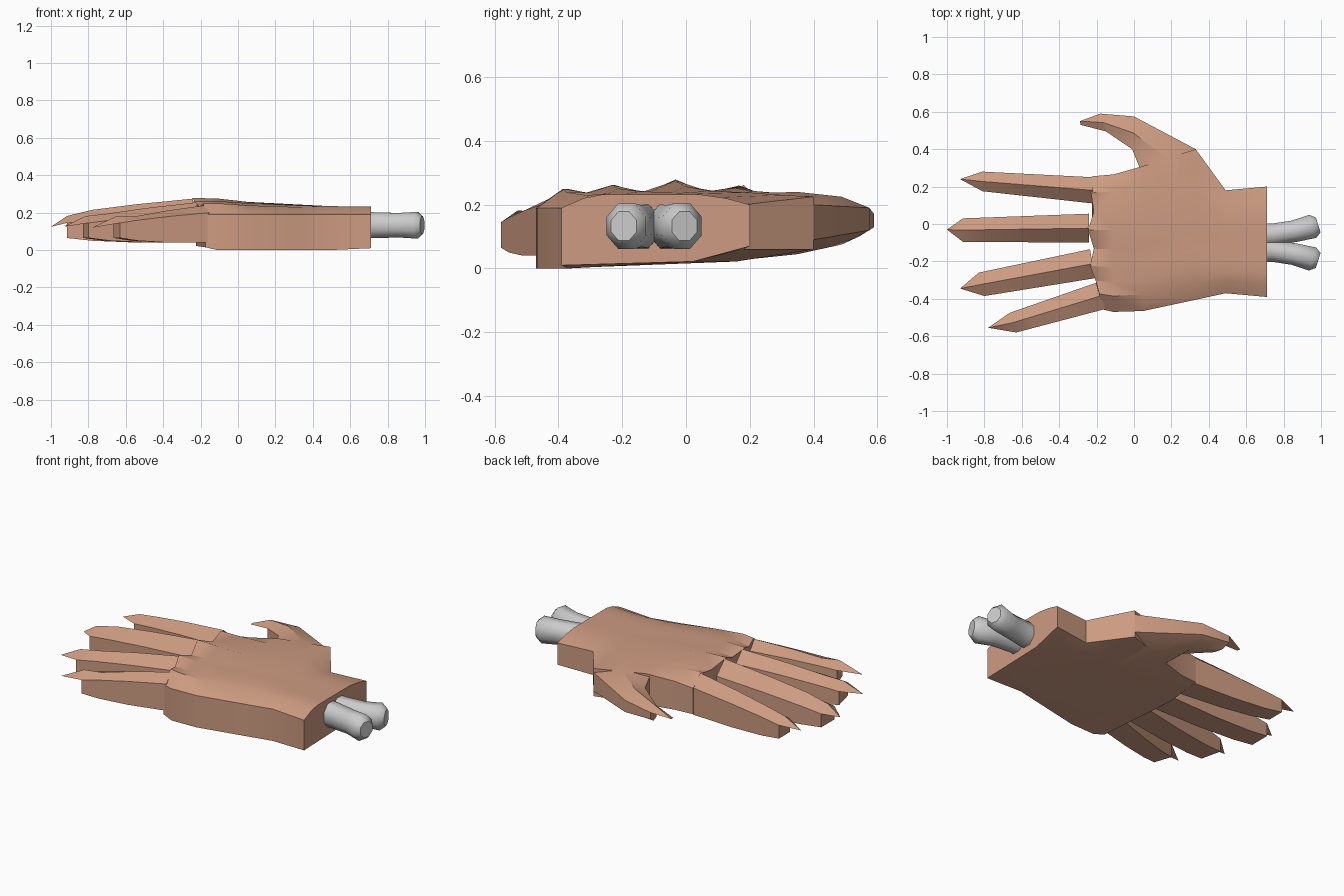
import bpy, bmesh, math
from mathutils import Vector

if "Cube" in bpy.data.objects:
    bpy.data.objects.remove(bpy.data.objects["Cube"])

skin = bpy.data.materials.new("skin")
skin.diffuse_color = (0.61, 0.33, 0.22, 1)
skin.use_nodes = True
skin.node_tree.nodes["Principled BSDF"].inputs["Base Color"].default_value = skin.diffuse_color


def finish(bm, name, mat=None, angle=30):
    bmesh.ops.recalc_face_normals(bm, faces=bm.faces)
    me = bpy.data.meshes.new(name)
    bm.to_mesh(me)
    bm.free()
    ob = bpy.data.objects.new(name, me)
    bpy.context.collection.objects.link(ob)
    if mat:
        me.materials.append(mat)
    bpy.ops.object.select_all(action='DESELECT')
    ob.select_set(True)
    bpy.context.view_layer.objects.active = ob
    bpy.ops.object.shade_smooth_by_angle(angle=math.radians(angle))
    return ob


def loft(bm, rings, cap_end=True):
    vs = [[bm.verts.new(p) for p in r] for r in rings]
    n = len(vs[0])
    for a, b in zip(vs, vs[1:]):
        for i in range(n):
            bm.faces.new((a[i], a[(i + 1) % n], b[(i + 1) % n], b[i]))
    bm.faces.new(vs[0])
    if cap_end:
        bm.faces.new(vs[-1])
    return vs


def digit(name, sections, tip):
    """Pentagonal finger with blunt pad and pointed nail.
    section: left xy, right xy, bottom z, side z, ridge z"""
    bm = bmesh.new()
    rings = []
    for (lx, ly), (rx, ry), zb, zs, zr in sections:
        mx, my = (lx + rx) / 2, (ly + ry) / 2
        rings.append([(lx, ly, zb), (rx, ry, zb), (rx, ry, zs), (mx, my, zr), (lx, ly, zs)])
    b0, b1, r, m, l = loft(bm, rings, False)[-1]
    t = bm.verts.new(tip)
    bm.faces.new((b0, b1, r, l))
    for f in ((l, m, t), (m, r, t), (l, t, r)):
        bm.faces.new(f)
    finish(bm, name, skin)


def mix(a, b, t):
    return tuple(p + (q - p) * t for p, q in zip(a, b))


# Palm: cross-sections from wrist to knuckles, with four knuckle ridges fading in
cols = [0, .115, .215, .325, .455, .595, .735, .875, 1]
ridge = [0, .015, -.015, .015, -.012, .032, -.01, .025, 0]
front = [.05, .04, .02, -.01, .01, -.02, .01, -.005, 0]
palm = [  # x, y0, y1, z left edge, z middle, z right edge, bottom 0, bottom 1, ridge
    (.71, -.39, .20, .19, .232, .20, .01, .07, 0),
    (.49, -.37, .18, .19, .235, .20, .0, .06, 0),
    (.33, -.405, .40, .19, .24, .225, .0, .06, .1),
    (.05, -.465, .31, .19, .245, .235, .0, .05, .4),
    (-.11, -.47, .265, .19, .25, .215, .0, .045, .8),
    (-.225, -.455, .255, .19, .247, .20, .015, .045, 1)]
rings = []
for x, y0, y1, za, zm, zc, b0, b1, k in palm:
    ring = []
    for i, c in enumerate(cols):
        z = za if i == 0 else zc if i == 8 else zm - (.012 if i in (1, 7) else 0) + ridge[i] * k
        ring.append((x + (front[i] if x < -.2 else 0), y0 + (y1 - y0) * c, z))
    ring += [(x, y1, b1), (x, y0 + (y1 - y0) * .7, .022),
             (x + (front[0] if x < -.2 else 0), y0, b0)]
    rings.append(ring)
bm = bmesh.new()
loft(bm, rings)
bmesh.ops.triangulate(bm, faces=[f for f in bm.faces if len(f.verts) == 4])
finish(bm, "palm", skin)

# Fingers: base left/right, shoulder left/right, nail tip, knuckle height
fingers = {
    "index_finger": ((-.22, .25), (-.22, .11), (-.81, .28), (-.81, .175), (-.93, .24, .13), .262),
    "middle_finger": ((-.24, .055), (-.24, -.10), (-.915, .03), (-.915, -.095), (-1, -.03, .125), .275),
    "ring_finger": ((-.235, -.135), (-.21, -.29), (-.83, -.26), (-.80, -.385), (-.93, -.345, .125), .255),
    "little_finger": ((-.19, -.31), (-.155, -.455), (-.665, -.475), (-.63, -.58), (-.78, -.555, .12), .24)}
for name, (bl, br, sl, sr, tip, top) in fingers.items():
    digit(name, [(bl, br, .04, .20, top),
                 (mix(bl, sl, .45), mix(br, sr, .45), .04, .18, top - .03),
                 (mix(bl, sl, .8), mix(br, sr, .8), .05, .16, top - .06),
                 (sl, sr, .065, .145, .182)], tip)

# Thumb, running from the side of the palm
thumb = [  # outer xy, inner xy, outer bottom/top z, inner bottom/top z, middle bottom/top z
    ((.47, .17), (.05, .15), .07, .20, .03, .235, .025, .235),
    ((.33, .40), (.03, .30), .09, .20, .05, .22, .045, .24),
    ((.0, .575), (-.01, .40), .12, .19, .08, .20, .075, .225),
    ((-.18, .59), (-.15, .495), .13, .17, .10, .17, .10, .20)]
rings = []
for o, i, ob, ot, ib, it, mb, mt in thumb:
    m = mix(o, i, .5)
    rings.append([(*o, ob), (*o, ot), (*m, mt), (*i, it), (*i, ib), (*m, mb)])
bm = bmesh.new()
vs = loft(bm, rings)[-1]
t = [bm.verts.new(p) for p in ((-.29, .55, .145), (-.285, .53, .145))]
bm.faces.new((vs[1], vs[2], t[0]))
bm.faces.new((vs[2], vs[3], t[1], t[0]))
bm.faces.new((vs[1], t[0], t[1], vs[3]))
finish(bm, "thumb", skin)

# Forearm bones: two faceted tubes that part towards the cut end
for name, s in (("inner_bone", 1), ("outer_bone", -1)):
    path = [(.62, .045, .07), (.74, .045, .068), (.86, .065, .064), (.955, .092, .07), (.985, .10, .045)]
    rings = []
    for x, dy, r in path:
        rings.append([(x - s * .3 * s * r * math.cos(a) * (x > .8), -.1 + s * (dy + r * math.cos(a)) * .95,
                       .133 + r * 1.1 * math.sin(a))
                      for a in [math.tau * (j + .5) / 8 for j in range(8)]])
    bm = bmesh.new()
    loft(bm, rings)
    finish(bm, name, None, 50)
